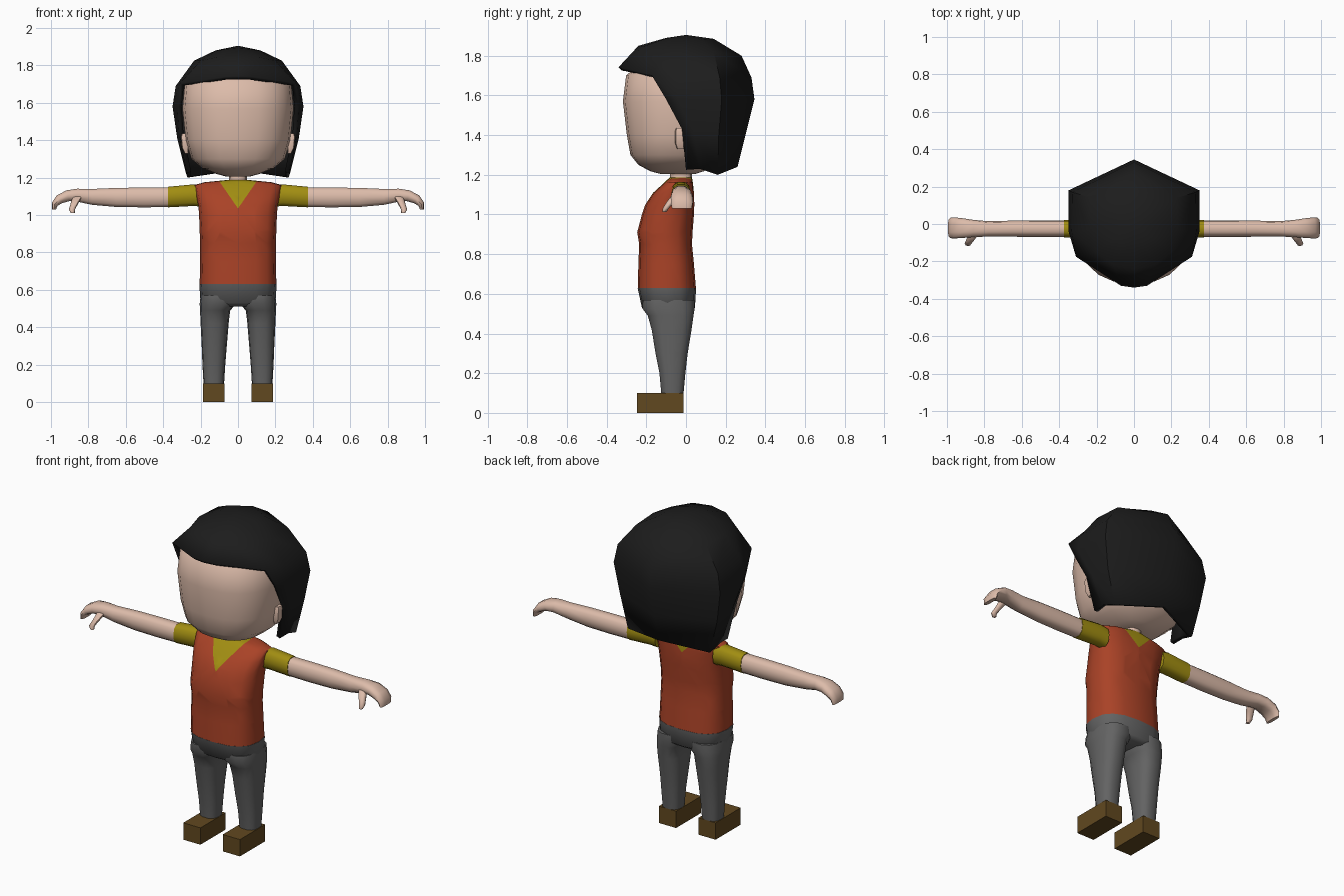
import bpy, bmesh, math
from mathutils import Vector

if "Cube" in bpy.data.objects:
    bpy.data.objects.remove(bpy.data.objects["Cube"])


def material(name, rgb):
    m = bpy.data.materials.new(name)
    m.diffuse_color = (*rgb, 1)
    m.use_nodes = True
    m.node_tree.nodes["Principled BSDF"].inputs["Base Color"].default_value = m.diffuse_color
    return m


SKIN = material("skin", (0.72, 0.50, 0.40))
HAIR = material("black hair", (0.012, 0.012, 0.012))
RED = material("red shirt", (0.40, 0.055, 0.02))
YELLOW = material("yellow trim", (0.36, 0.27, 0.006))
GREY = material("grey cloth", (0.125, 0.125, 0.125))
BROWN = material("brown leather", (0.12, 0.065, 0.014))


def finish(bm, name, mats, angle=45, mirror=False):
    bmesh.ops.recalc_face_normals(bm, faces=bm.faces)
    me = bpy.data.meshes.new(name)
    bm.to_mesh(me)
    bm.free()
    ob = bpy.data.objects.new(name, me)
    bpy.context.collection.objects.link(ob)
    for m in mats:
        me.materials.append(m)
    bpy.context.view_layer.objects.active = ob
    ob.select_set(True)
    if angle:
        bpy.ops.object.shade_smooth_by_angle(angle=math.radians(angle))
    ob.select_set(False)
    if mirror:
        ob.modifiers.new("Mirror", 'MIRROR')
    return ob


def oval(n, a, b, p):
    """Rounded-box outline with half sizes a, b."""
    pts = []
    for i in range(n):
        t = 2 * math.pi * i / n
        c, s = math.cos(t), math.sin(t)
        pts.append((a * math.copysign(abs(c) ** (2 / p), c),
                    b * math.copysign(abs(s) ** (2 / p), s)))
    return pts


def loft(rings):
    bm = bmesh.new()
    rows = [[bm.verts.new(p) for p in r] for r in rings]
    n = len(rows[0])
    for lo, hi in zip(rows, rows[1:]):
        for i in range(n):
            bm.faces.new((lo[i], lo[(i + 1) % n], hi[(i + 1) % n], hi[i]))
    bm.faces.new(rows[0])
    bm.faces.new(rows[-1])
    return bm


def upright(sections, n=12, p=2.6):
    """Sections are (z, x0, x1, y front, y back)."""
    return loft([[((x0 + x1) / 2 + u, (y0 + y1) / 2 + v, z)
                  for u, v in oval(n, (x1 - x0) / 2, (y1 - y0) / 2, p)]
                 for z, x0, x1, y0, y1 in sections])


def sideways(sections, n=10, p=2.6):
    """Sections are (x, z, y, half height, half depth, tilt in degrees)."""
    rings = []
    for x, z, y, h, d, tilt in sections:
        t = math.radians(tilt)
        rings.append([(x - v * math.sin(t), y + u, z + v * math.cos(t))
                      for u, v in oval(n, d, h, p)])
    return loft(rings)


# Head and neck
finish(upright([(1.205, -.06, .06, -.13, .05), (1.218, -.11, .11, -.18, .09),
                (1.25, -.19, .19, -.24, .15), (1.30, -.25, .25, -.28, .2),
                (1.40, -.28, .28, -.298, .23), (1.57, -.297, .297, -.318, .26),
                (1.70, -.285, .285, -.302, .26), (1.79, -.2, .2, -.2, .2)],
               20, 2.4), "head", [SKIN], 60)
finish(upright([(1.14, -.05, .05, -.08, .03), (1.25, -.045, .045, -.08, .03)]), "neck", [SKIN])

# Ears
finish(upright([(1.33, .265, .285, -.045, -.01), (1.36, .265, .30, -.055, -.005),
                (1.42, .265, .305, -.055, -.005), (1.435, .265, .30, -.05, -.01)], 8, 4),
       "ear", [SKIN], 45, True)

# Hair shell: strands of points from crown to hem, front centre to back centre
strands = [
    [(0, -.10, 1.89), (0, -.24, 1.85), (0, -.34, 1.742)],
    [(.05, -.10, 1.888), (.11, -.22, 1.845), (.07, -.33, 1.74)],
    [(.11, -.08, 1.88), (.20, -.15, 1.825), (.31, -.175, 1.705),
     (.325, -.10, 1.58), (.315, -.02, 1.43), (.275, 0, 1.225)],
    [(.12, 0, 1.88), (.235, -.03, 1.825), (.333, -.04, 1.69),
     (.35, -.04, 1.58), (.325, .04, 1.41), (.28, .07, 1.23)],
    [(.12, .08, 1.88), (.23, .14, 1.82), (.33, .17, 1.69),
     (.35, .18, 1.58), (.32, .165, 1.40), (.27, .16, 1.2)],
    [(0, .14, 1.885), (0, .28, 1.80), (0, .33, 1.69),
     (0, .345, 1.58), (0, .30, 1.40), (0, .26, 1.24)],
]
bm = bmesh.new()
crown = bm.verts.new((0, 0, 1.905))
cols = [[bm.verts.new(p) for p in s] for s in strands]
for a, b in zip(cols, cols[1:]):
    bm.faces.new((crown, a[0], b[0]))
    for i in range(min(len(a), len(b)) - 1):
        bm.faces.new((a[i], a[i + 1], b[i + 1], b[i]))
hair = finish(bm, "hair", [HAIR], 40, True)
hair.modifiers["Mirror"].use_clip = True
for f in hair.data.polygons:
    if f.normal.dot(f.center - Vector((0, 0, 1.5))) < 0:
        f.flip()
shell = hair.modifiers.new("Solidify", 'SOLIDIFY')
shell.thickness = 0.025
shell.offset = -1

# Shirt, cut along the V necklines so the trim has clean edges
bm = upright([(.63, -.205, .205, -.243, .05), (.75, -.203, .203, -.24, .04),
              (.85, -.202, .202, -.236, .03), (.91, -.205, .205, -.246, .033),
              (1.0, -.208, .208, -.222, .04), (1.05, -.212, .212, -.205, .042),
              (1.11, -.225, .225, -.165, .04), (1.16, -.236, .236, -.11, .035),
              (1.175, -.18, .18, -.095, .032), (1.187, -.06, .06, -.08, .03)], 16)
necks = {"front": (1.035, 1.45), "back": (1.085, 1.0)}
for base, slope in necks.values():
    for side in (-1, 1):
        bmesh.ops.bisect_plane(bm, geom=bm.verts[:] + bm.edges[:] + bm.faces[:],
                               plane_co=(0, 0, base), plane_no=(-side * slope, 0, 1))
for f in bm.faces:
    c = f.calc_center_median()
    base, slope = necks["front" if c.y < -.03 else "back"]
    f.material_index = int(c.z > base + slope * abs(c.x))
finish(bm, "shirt", [RED, YELLOW], 60)

# Sleeves, arms and hands
finish(sideways([(.19, 1.10, -.025, .057, .047, 0), (.24, 1.106, -.025, .06, .048, 0),
                 (.375, 1.096, -.025, .057, .047, 0)]), "sleeve", [YELLOW], 45, True)
finish(sideways([(.36, 1.095, -.025, .054, .044, 0), (.50, 1.094, -.025, .055, .044, 0),
                 (.65, 1.094, -.025, .053, .043, 0), (.78, 1.097, -.026, .044, .041, 0),
                 (.86, 1.106, -.024, .036, .046, 0), (.91, 1.103, -.022, .031, .052, -15),
                 (.955, 1.084, -.021, .026, .056, -35), (.98, 1.058, -.021, .018, .055, -60),
                 (.984, 1.03, -.021, .011, .05, -85)]), "arm", [SKIN], 60, True)
finish(upright([(1.012, .872, .895, -.118, -.098), (1.03, .872, .905, -.118, -.088),
                (1.06, .855, .895, -.10, -.06), (1.10, .83, .885, -.07, -.03)], 8, 2.2),
       "thumb", [SKIN], 60, True)

# Trousers
finish(upright([(.512, -.17, .17, -.19, .02), (.53, -.2, .2, -.222, .045),
                (.63, -.207, .207, -.244, .051)], 16), "hips", [GREY], 60)
finish(upright([(.09, .075, .184, -.125, -.012), (.20, .068, .19, -.135, -.002),
                (.30, .06, .194, -.155, .01), (.42, .05, .2, -.175, .03),
                (.49, .042, .203, -.195, .04), (.525, .008, .205, -.222, .046),
                (.57, .008, .2, -.22, .045)], 14), "leg", [GREY], 60, True)

# Shoes
bm = bmesh.new()
bmesh.ops.create_cube(bm, size=1)
for v in bm.verts:
    v.co = (.13 + v.co.x * .113, -.13 + v.co.y * .236, .05 + v.co.z * .1)
finish(bm, "shoe", [BROWN], 0, True)
